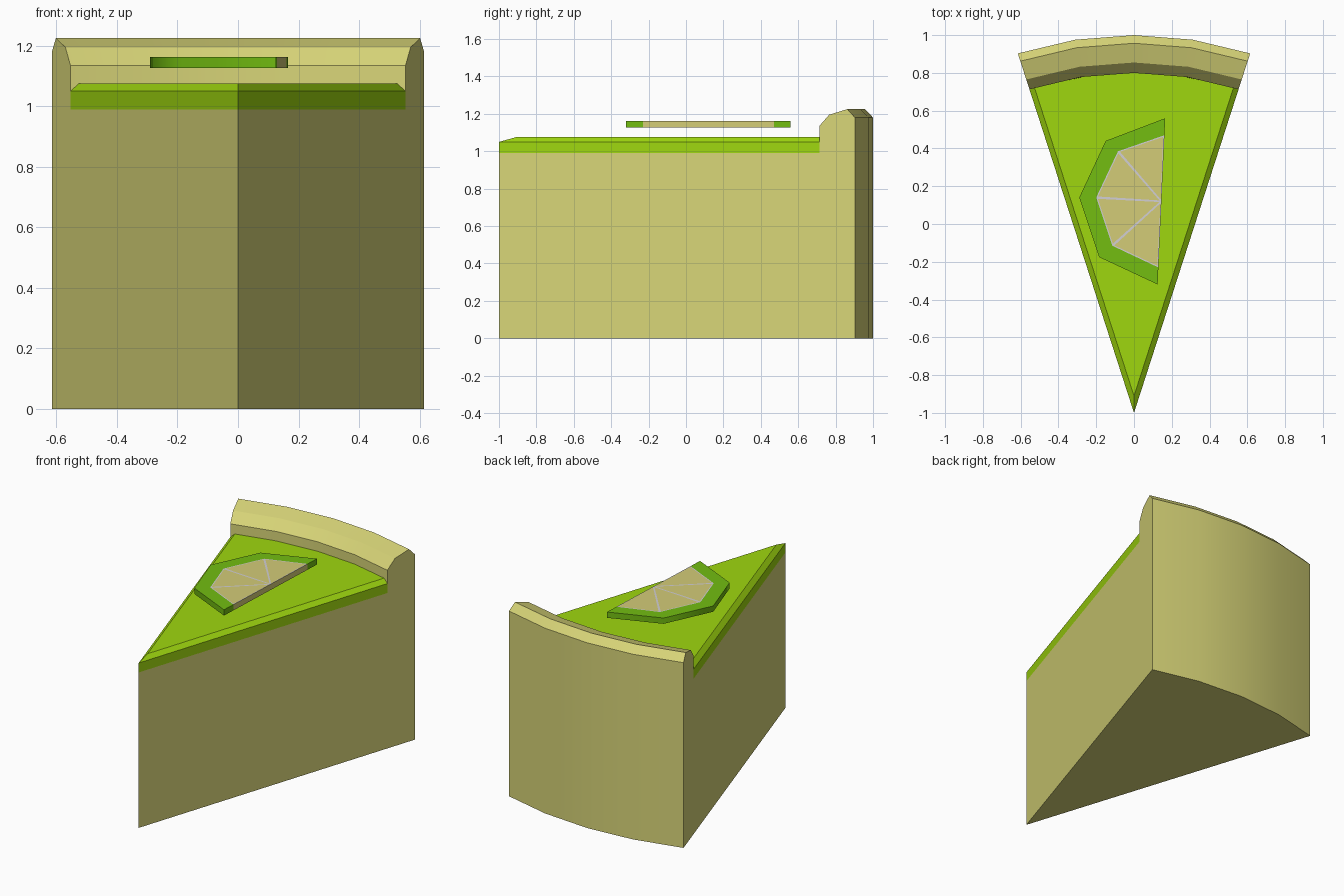
import bpy, bmesh, math
from mathutils import Vector

cube = bpy.data.objects.get("Cube")
if cube:
    bpy.data.objects.remove(cube, do_unlink=True)


def material(name, srgb):
    rgb = [((c / 255 + 0.055) / 1.055) ** 2.4 if c > 10 else c / 3294.6 for c in srgb]
    m = bpy.data.materials.new(name)
    m.use_nodes = True
    m.diffuse_color = (*rgb, 1)
    m.node_tree.nodes["Principled BSDF"].inputs["Base Color"].default_value = (*rgb, 1)
    return m


PASTRY = material("pastry", (216, 213, 120))
FILLING = material("lime filling", (159, 215, 15))
RIND = material("lime rind", (115, 189, 17))
FLESH = material("lime flesh", (212, 204, 119))
PITH = material("lime pith", (210, 208, 213))


def finish(name, bm, mats, smooth):
    bmesh.ops.remove_doubles(bm, verts=bm.verts, dist=0.0001)
    bmesh.ops.recalc_face_normals(bm, faces=bm.faces)
    me = bpy.data.meshes.new(name)
    bm.to_mesh(me)
    bm.free()
    ob = bpy.data.objects.new(name, me)
    bpy.context.collection.objects.link(ob)
    for m in mats:
        me.materials.append(m)
    bpy.ops.object.select_all(action='DESELECT')
    ob.select_set(True)
    bpy.context.view_layer.objects.active = ob
    bpy.ops.object.shade_smooth_by_angle(angle=math.radians(smooth))
    return ob


def prism(bm, outline, low, high):
    """Closed prism over a 2D outline."""
    a = [bm.verts.new((x, y, low)) for x, y in outline]
    b = [bm.verts.new((x, y, high)) for x, y in outline]
    n = len(outline)
    for i in range(n):
        j = (i + 1) % n
        bm.faces.new((a[i], a[j], b[j], b[i]))
    return bm.faces.new(a), bm.faces.new(b)


# The slice is a sector whose tip is at y = -1
HALF = math.asin(0.615 / 2)
STEPS = [i / 2 for i in range(-2, 3)]


def polar(r, a):
    return r * math.sin(a), r * math.cos(a) - 1


# Pastry body: one profile swept round the tip, with a raised crust at the rim
profile = [(0, 0), (2, 0), (2, 1.18), (1.957, 1.225), (1.855, 1.195),
           (1.8, 1.135), (1.8, 0.99), (0, 0.99)]
bm = bmesh.new()
rings = [[bm.verts.new((*polar(r, t * HALF), z)) for r, z in profile] for t in STEPS]
for p, q in zip(rings, rings[1:]):
    for i in range(len(profile) - 1):
        corners = [p[i], p[i + 1], q[i + 1], q[i]]
        if profile[i][0] == 0:
            corners = [p[i], p[i + 1], q[i + 1]]
        elif profile[i + 1][0] == 0:
            corners = [p[i], p[i + 1], q[i]]
        bm.faces.new(corners)
bm.faces.new(rings[0])
bm.faces.new(rings[-1])
finish("pastry_body", bm, [PASTRY], 16)

# Filling: flush band with a bevel along the two cut sides
bm = bmesh.new()
layers = []
for z, tip, spread in ((0.99, -1, 1), (1.05, -1, 1), (1.075, -0.91, 0.95)):
    outline = [(0, tip)] + [polar(1.8, t * HALF * spread) for t in STEPS]
    layers.append([bm.verts.new((x, y, z)) for x, y in outline])
for a, b in zip(layers, layers[1:]):
    for i in range(len(a)):
        j = (i + 1) % len(a)
        bm.faces.new((a[i], a[j], b[j], b[i]))
bm.faces.new(layers[0])
bm.faces.new(layers[-1])
finish("filling", bm, [FILLING], 16)

# Half slice of lime floating above the filling
LOW, HIGH = 1.126, 1.163
outer = [(0.165, 0.56), (-0.15, 0.44), (-0.29, 0.14), (-0.185, -0.175), (0.125, -0.32)]
inner = [(0.161, 0.47), (-0.085, 0.385), (-0.2, 0.14), (-0.115, -0.115), (0.129, -0.23)]
centre = (0.145, 0.12)

bm = bmesh.new()
prism(bm, outer + inner[::-1], LOW, HIGH)
finish("lime_rind", bm, [RIND], 50)

# Flesh: both flat faces are fanned into segments, with inset borders as pith
bm = bmesh.new()
segments = []
for face in prism(bm, inner + [centre], LOW, HIGH):
    verts = list(face.verts)
    bm.faces.remove(face)
    hub = verts[-1]
    for p, q in zip(verts[:-2], verts[1:-1]):
        segments.append(bm.faces.new((hub, p, q)))
bmesh.ops.recalc_face_normals(bm, faces=bm.faces)
borders = bmesh.ops.inset_individual(bm, faces=segments, thickness=0.011)["faces"]
for f in borders:
    f.material_index = 1
finish("lime_flesh", bm, [FLESH, PITH], 20)
